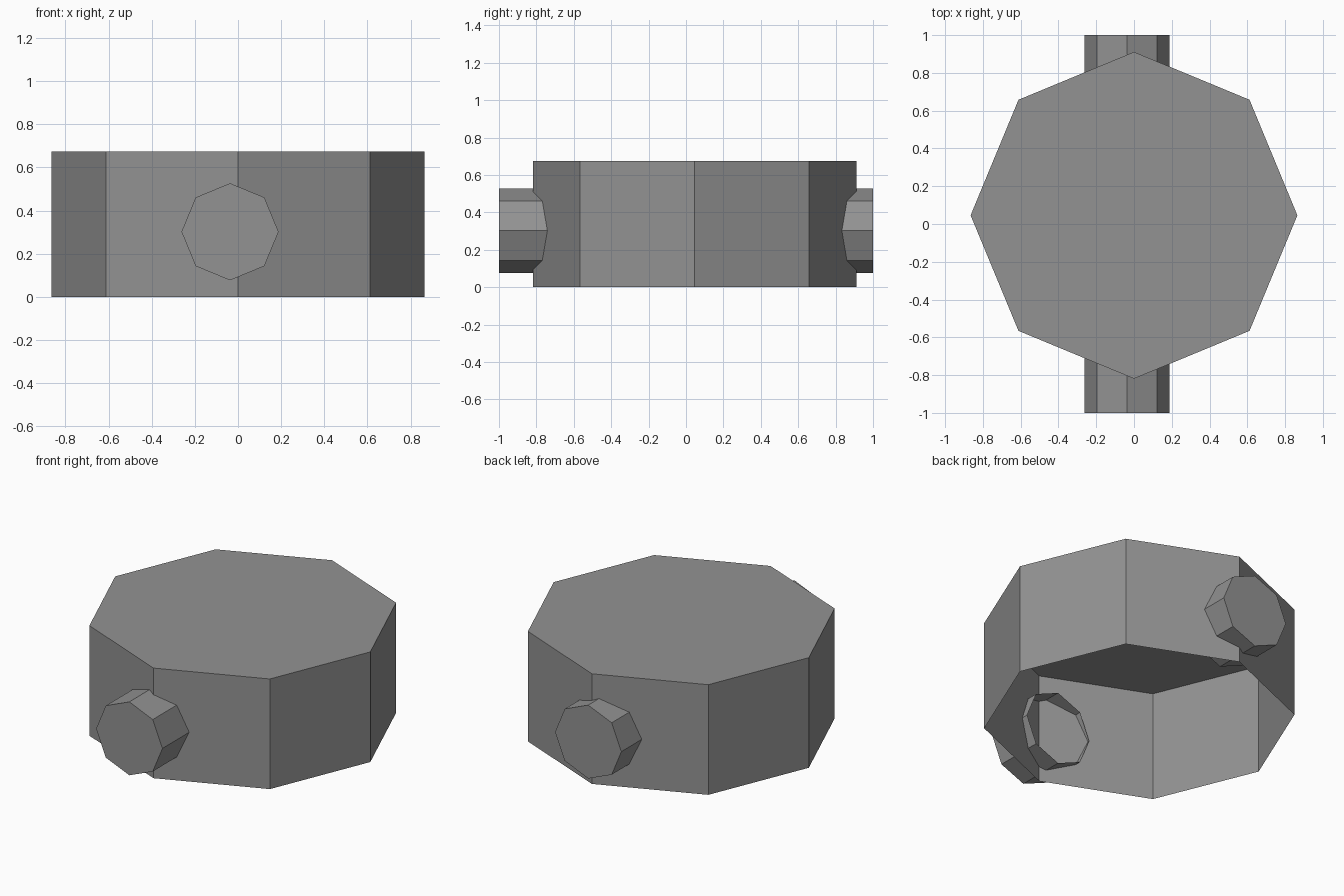
import bpy
import bmesh
import math
from mathutils import Matrix, Vector

cube = bpy.data.objects.get("Cube")
if cube:
    bpy.data.objects.remove(cube, do_unlink=True)

SIDES = 8

# Single plain grey for every part
grey = bpy.data.materials.new("plain_grey")
grey.use_nodes = True
colour = (0.29, 0.29, 0.29, 1.0)
grey.diffuse_color = colour
grey.node_tree.nodes["Principled BSDF"].inputs["Base Color"].default_value = colour


def open_prism(name, radius, length, centre, tilt=0.0):
    """Eight-sided shell, closed at its local top and open at its base."""
    bm = bmesh.new()
    bmesh.ops.create_cone(bm, cap_ends=True, segments=SIDES,
                          radius1=radius, radius2=radius, depth=length)
    base = [f for f in bm.faces if f.normal.z < -0.9]
    bmesh.ops.delete(bm, geom=base, context='FACES_ONLY')
    bm.transform(Matrix.Translation(Vector(centre)) @ Matrix.Rotation(tilt, 4, 'X'))
    mesh = bpy.data.meshes.new(name)
    bm.to_mesh(mesh)
    bm.free()
    mesh.materials.append(grey)
    obj = bpy.data.objects.new(name, mesh)
    bpy.context.collection.objects.link(obj)
    return obj


# Wide drum, open underneath
height = 0.675
open_prism("drum_shell", 0.865, height, (0, 0.046, height / 2))

# Front and back stubs, capped outside and open inside the drum
stub_length = 0.3
for name, side in (("front_stub", -1), ("back_stub", 1)):
    open_prism(name, 0.225, stub_length,
               (-0.037, side * (1 - stub_length / 2), 0.302),
               -side * math.pi / 2)
